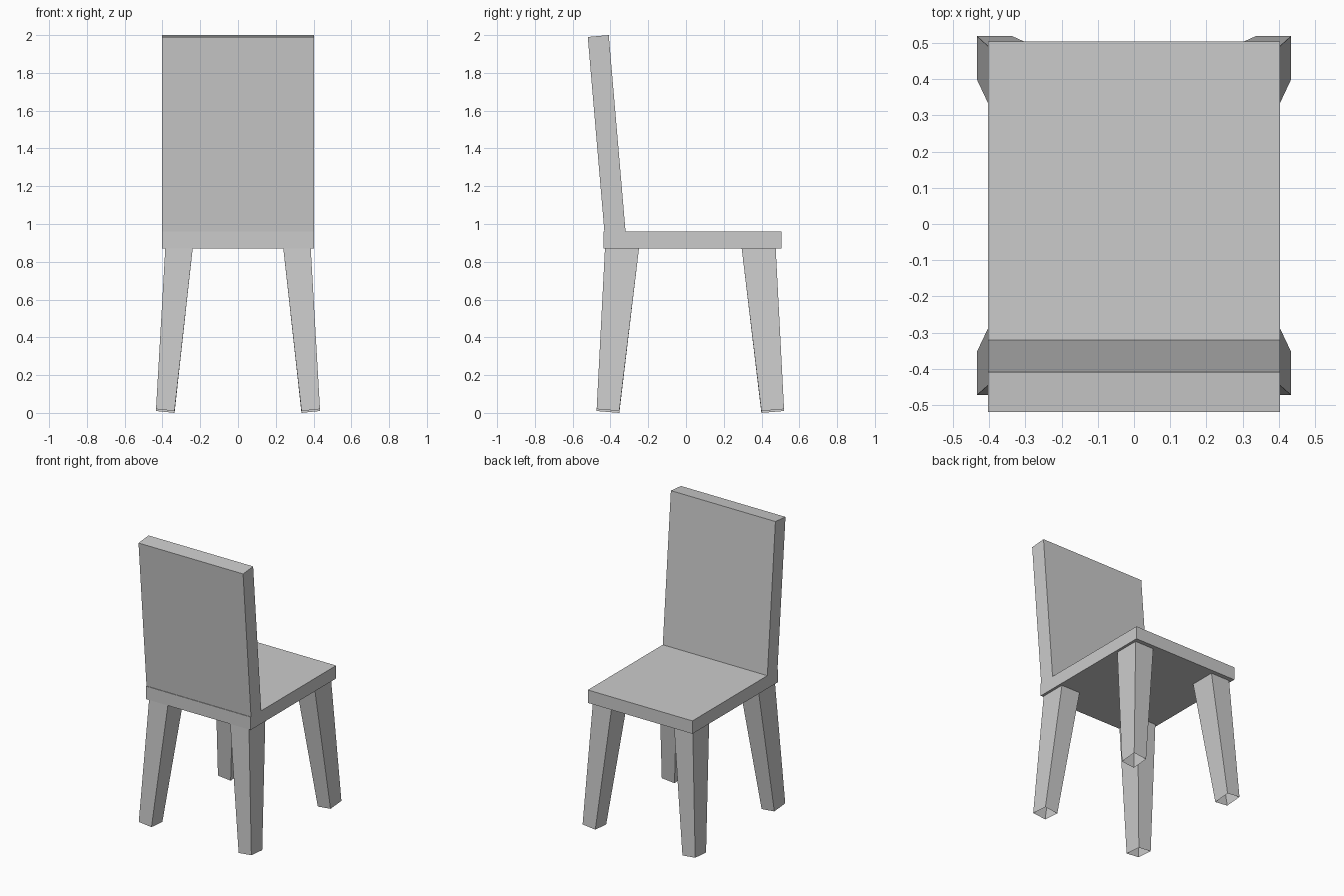
import bpy

if "Cube" in bpy.data.objects:
    bpy.data.objects.remove(bpy.data.objects["Cube"])


def make_object(name, verts, faces):
    mesh = bpy.data.meshes.new(name)
    mesh.from_pydata(verts, [], faces)
    mesh.update()
    obj = bpy.data.objects.new(name, mesh)
    bpy.context.collection.objects.link(obj)
    return obj


def side_profile(name, profile, half_width, skip=()):
    """Extrude a counter-clockwise (y, z) profile across x; skip drops hidden sides."""
    n = len(profile)
    verts = [(x, y, z) for x in (-half_width, half_width) for y, z in profile]
    faces = [tuple(reversed(range(n))), tuple(range(n, 2 * n))]
    faces += [(i, (i + 1) % n, n + (i + 1) % n, n + i) for i in range(n) if i not in skip]
    return make_object(name, verts, faces)


def leg(name, sx, sy):
    """Tapered, splayed leg, open at both ends, with a slightly tilted foot."""
    mid_y = 0.023
    top_x, top_y = (0.24, 0.385), (0.272, 0.452)     # inner, outer
    foot_x, foot_y = (0.336, 0.434), (0.376, 0.496)
    ring = [(0, 0), (1, 0), (1, 1), (0, 1)]
    verts = [(sx * foot_x[i], mid_y + sy * foot_y[j], 0.01 * (i + j)) for i, j in ring]
    verts += [(sx * top_x[i], mid_y + sy * top_y[j], 0.87) for i, j in ring]
    faces = [(k, (k + 1) % 4, 4 + (k + 1) % 4, 4 + k) for k in range(4)]
    if sx * sy < 0:
        faces = [f[::-1] for f in faces]
    return make_object(name, verts, faces)


# Seat slab
side_profile("seat", [(-0.436, 0.87), (0.505, 0.87), (0.505, 0.96), (-0.436, 0.96)], 0.403)

# Leaning backrest, resting on the rear of the seat
side_profile("backrest", [(-0.432, 0.96), (-0.32, 0.96), (-0.409, 2.0), (-0.52, 1.99)],
             0.403, skip=(0,))

# Four splayed legs (the backrest stands on the -y side)
for sx, side in ((-1, "left"), (1, "right")):
    for sy, end in ((-1, "backrest_end"), (1, "open_end")):
        leg(f"leg_{side}_{end}", sx, sy)
